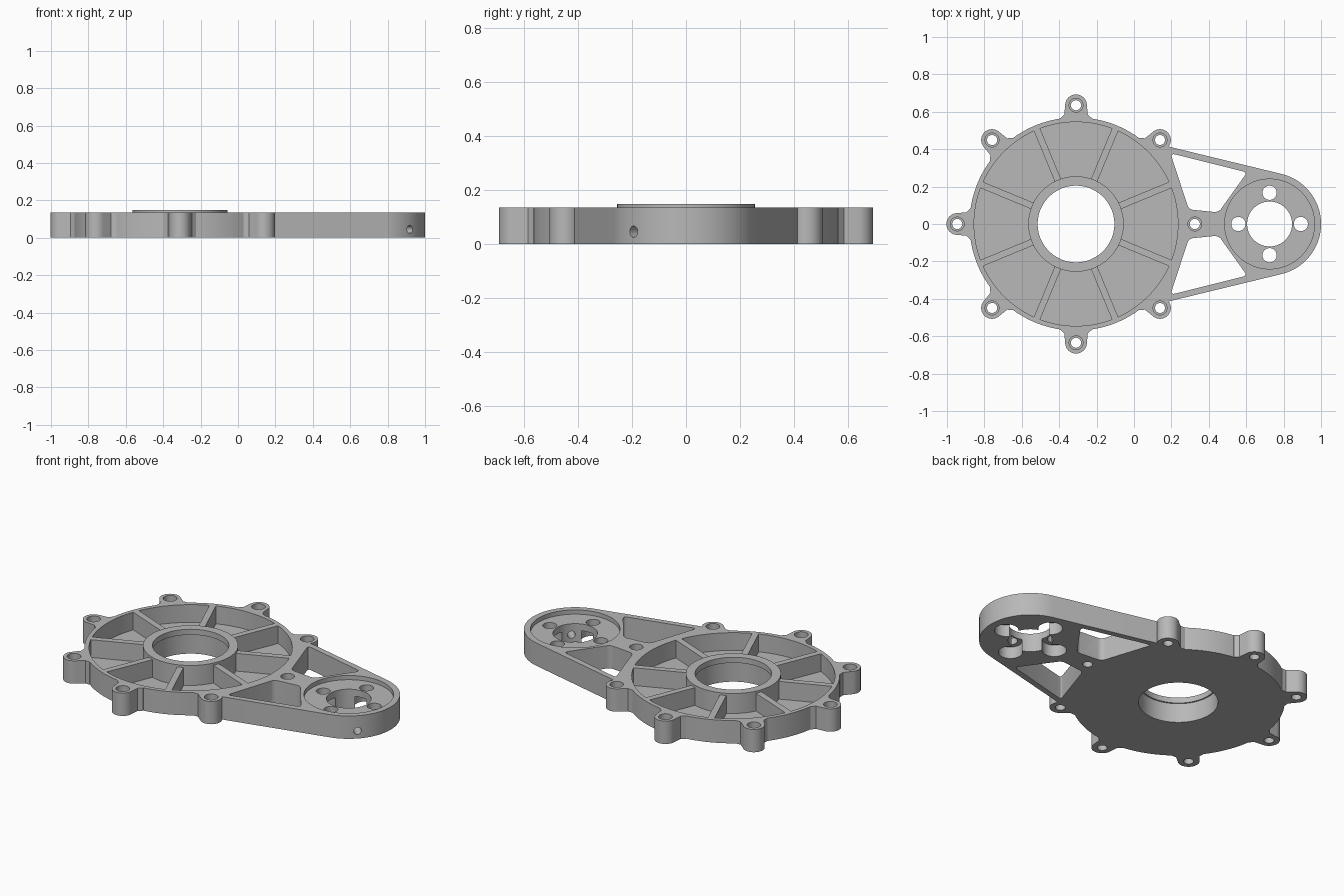
import bpy, bmesh
from math import sin, cos, asin, pi, radians
from mathutils import Matrix, Vector

cube = bpy.data.objects.get("Cube")
if cube:
    bpy.data.objects.remove(cube)

T = 0.135                      # plate thickness
MAIN = Vector((-0.31, 0, 0))   # bearing housing centre
BOSS = Vector((0.725, 0, 0))   # small end centre
LUG_R = 0.635                  # lug hole circle

grey = bpy.data.materials.new("machined_grey")
grey.use_nodes = True
grey.diffuse_color = (0.48, 0.48, 0.48, 1)
grey.node_tree.nodes["Principled BSDF"].inputs["Base Color"].default_value = (0.48, 0.48, 0.48, 1)


def arc(r, a0, a1, n, cx=0.0):
    return [(cx + r * cos(a0 + (a1 - a0) * i / n), r * sin(a0 + (a1 - a0) * i / n))
            for i in range(n + 1)]


def prism(name, points, z0, z1, matrix=Matrix(), fillet=0):
    """Extrude a flat outline from z0 to z1, optionally rounding its corners."""
    bm = bmesh.new()
    face = bm.faces.new([bm.verts.new((x, y, z0)) for x, y in points])
    if fillet:
        bmesh.ops.bevel(bm, geom=bm.verts[:], offset=fillet, segments=5,
                        profile=0.5, affect='VERTICES')
    ext = bmesh.ops.extrude_face_region(bm, geom=bm.faces[:])
    bmesh.ops.translate(bm, vec=(0, 0, z1 - z0),
                        verts=[v for v in ext["geom"] if isinstance(v, bmesh.types.BMVert)])
    bmesh.ops.recalc_face_normals(bm, faces=bm.faces[:])
    bm.transform(matrix)
    mesh = bpy.data.meshes.new(name)
    bm.to_mesh(mesh)
    bm.free()
    mesh.materials.append(grey)
    ob = bpy.data.objects.new(name, mesh)
    bpy.context.collection.objects.link(ob)
    return ob


def cylinder(name, centre, r, z0, z1, n=48):
    return prism(name, arc(r, 0, 2 * pi, n)[:-1], z0, z1, Matrix.Translation(centre))


def combine(target, tool, operation):
    """Apply a boolean and remove the tool."""
    tool.hide_render = True
    mod = target.modifiers.new(operation, 'BOOLEAN')
    mod.operation, mod.object, mod.solver = operation, tool, 'EXACT'
    bpy.context.view_layer.objects.active = target
    bpy.ops.object.modifier_apply(modifier=mod.name)
    bpy.data.objects.remove(tool)


def add(tool):
    combine(plate, tool, 'UNION')


def cut(tool):
    combine(plate, tool, 'DIFFERENCE')


def turned(i, offset=0.0):
    return Matrix.Translation(MAIN) @ Matrix.Rotation(radians(45 * i), 4, 'Z')


# Round housing and tapering arm with a rounded small end
plate = cylinder("gearbox_plate", MAIN, 0.57, 0, T, 128)
tangent = radians(76.1)
arm = [(0, -0.3), (0.16, -0.42)] + arc(0.275, -tangent, tangent, 48, BOSS.x) + [(0.16, 0.42), (0, 0.3)]
add(prism("arm", arm, 0, T))

# Eight mounting lugs with flared roots
flank = [(0.5, 0.085), (0.565, 0.085), (0.585, 0.063)]
lug = [(x, -y) for x, y in flank] + arc(0.058, -pi / 2, pi / 2, 20, LUG_R) + flank[::-1]
for i in range(8):
    add(prism("lug", lug, 0, T, turned(i)))

# Triangular windows either side of the centre web
window = [(0.195, 0.378), (0.293, 0.078), (0.452, 0.062), (0.605, 0.276)]
for side in (1, -1):
    cut(prism("window", [(x, side * y) for x, y in window], -0.1, 0.3, fillet=0.022))

# Eight pockets that leave straight spokes between them
half = radians(22.5)
inner, outer = half - asin(0.018 / 0.24), half - asin(0.018 / 0.545)
pocket = arc(0.24, inner, -inner, 8) + arc(0.545, -outer, outer, 16)
for i in range(8):
    cut(prism("pocket", pocket, 0.03, 0.3, turned(i)))

# Raised hub with a stepped bearing bore
add(cylinder("hub", MAIN, 0.255, 0.01, 0.148, 96))
cut(cylinder("bore", MAIN, 0.205, -0.1, 0.3, 96))
cut(cylinder("bearing_seat", MAIN, 0.213, -0.1, 0.115, 96))

# Counterbored lug holes
for i in range(8):
    centre = turned(i) @ Vector((LUG_R, 0, 0))
    cut(cylinder("lug_hole", centre, 0.027, -0.1, 0.3, 32))
    cut(cylinder("lug_counterbore", centre, 0.037, 0.09, 0.3, 32))

# Small end: shallow recess, centre hole, four screws counterbored from below
cut(cylinder("recess", BOSS, 0.24, 0.11, 0.3, 96))
cut(cylinder("shaft_hole", BOSS, 0.12, -0.1, 0.3, 64))
for i in range(4):
    centre = BOSS + Matrix.Rotation(i * pi / 2, 3, 'Z') @ Vector((0.167, 0, 0))
    cut(cylinder("screw_hole", centre, 0.038, -0.1, 0.3, 32))
    cut(cylinder("screw_counterbore", centre, 0.065, -0.1, 0.07, 40))

# Diagonal set screw hole through the small end's wall
drill = prism("set_screw_hole", arc(0.021, 0, 2 * pi, 24)[:-1], 0.08, 0.35,
              Matrix.Translation(BOSS + Vector((0, 0, 0.045)))
              @ Matrix.Rotation(-pi / 4, 4, 'Z') @ Matrix.Rotation(pi / 2, 4, 'Y'))
cut(drill)

# Smooth curved walls, crisp edges
bpy.ops.object.select_all(action='DESELECT')
plate.select_set(True)
bpy.context.view_layer.objects.active = plate
bpy.ops.object.shade_smooth_by_angle(angle=radians(30))
